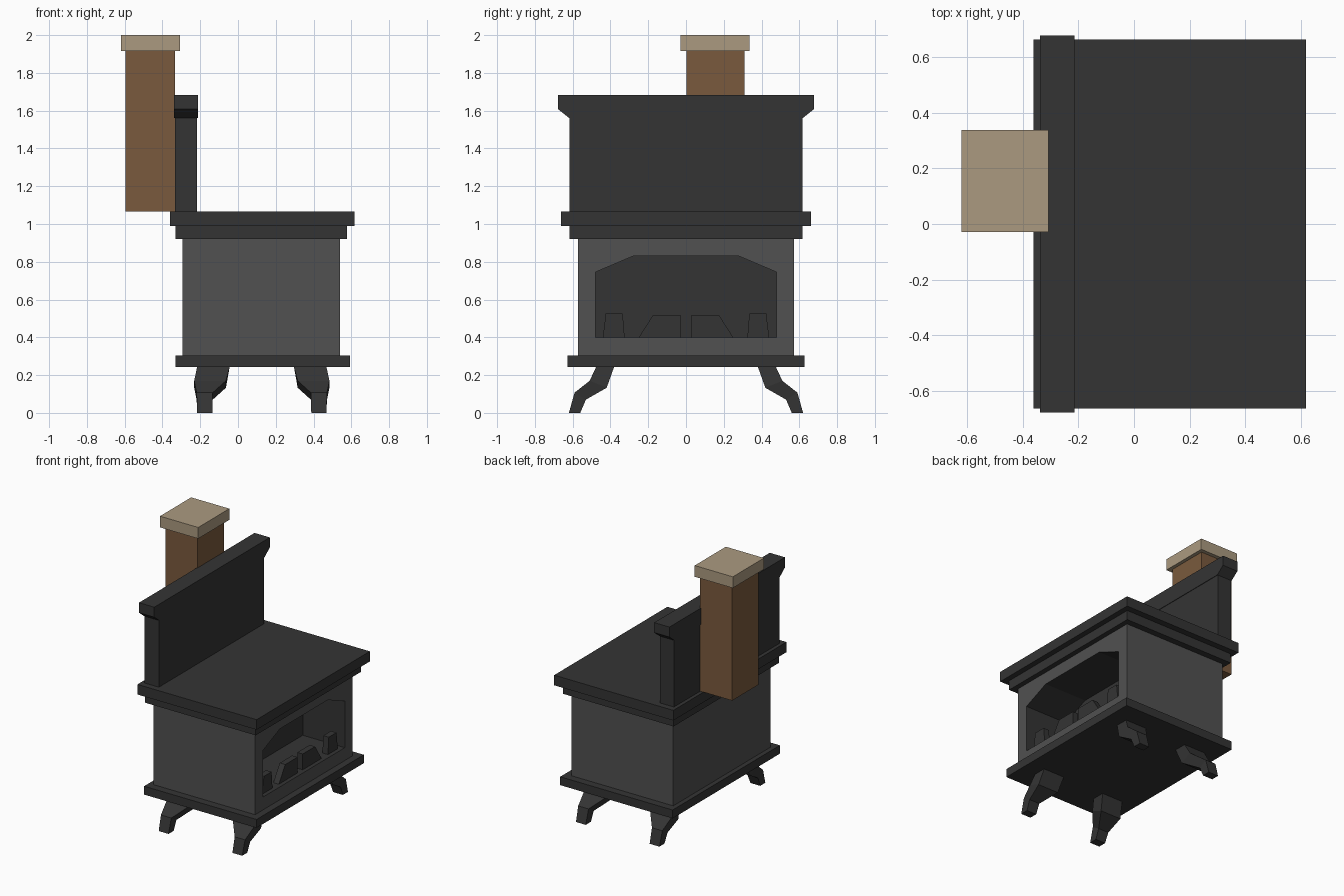
import bpy, bmesh

if "Cube" in bpy.data.objects:
    bpy.data.objects.remove(bpy.data.objects["Cube"])


def mat(name, r, g, b):
    m = bpy.data.materials.new(name)
    m.diffuse_color = (r, g, b, 1)
    m.use_nodes = True
    m.node_tree.nodes["Principled BSDF"].inputs["Base Color"].default_value = m.diffuse_color
    return m


IRON = mat("dark_iron", 0.034, 0.034, 0.034)
STEEL = mat("grey_steel", 0.082, 0.082, 0.082)
BROWN = mat("brown_flue", 0.195, 0.102, 0.047)
TAN = mat("tan_cap", 0.407, 0.323, 0.216)


def loft(name, rings, material):
    """Closed solid through a list of matching point rings."""
    bm = bmesh.new()
    vs = [[bm.verts.new(p) for p in ring] for ring in rings]
    n = len(vs[0])
    for a, b in zip(vs, vs[1:]):
        for i in range(n):
            j = (i + 1) % n
            bm.faces.new((a[i], a[j], b[j], b[i]))
    bm.faces.new(vs[0][::-1])
    bm.faces.new(vs[-1])
    bmesh.ops.recalc_face_normals(bm, faces=bm.faces)
    me = bpy.data.meshes.new(name)
    bm.to_mesh(me)
    bm.free()
    me.materials.append(material)
    ob = bpy.data.objects.new(name, me)
    bpy.context.collection.objects.link(ob)
    return ob


def prism(name, profile, x0, x1, material):
    """Extrude a (y, z) profile along x."""
    return loft(name, [[(x, y, z) for y, z in profile] for x in (x0, x1)], material)


def box(name, x0, x1, y0, y1, z0, z1, material):
    return prism(name, [(y0, z0), (y1, z0), (y1, z1), (y0, z1)], x0, x1, material)


# stacked slabs of the stove
box("base_plate", -0.33, 0.592, -0.628, 0.628, 0.243, 0.305, IRON)
body = box("firebox", -0.295, 0.54, -0.571, 0.571, 0.305, 0.92, STEEL)
box("top_moulding", -0.33, 0.577, -0.617, 0.617, 0.92, 0.99, IRON)
box("top_plate", -0.36, 0.617, -0.663, 0.663, 0.99, 1.065, IRON)

# fire opening cut into the right side, with dark inner walls
opening = [(-0.48, 0.40), (0.48, 0.40), (0.48, 0.745),
           (0.28, 0.83), (-0.28, 0.83), (-0.48, 0.745)]
cutter = prism("opening_cutter", opening, 0.195, 0.70, IRON)
cutter.hide_render = True
mod = body.modifiers.new("opening", 'BOOLEAN')
mod.operation = 'DIFFERENCE'
mod.solver = 'EXACT'
mod.object = cutter
bpy.context.view_layer.objects.active = body
bpy.ops.object.modifier_apply(modifier=mod.name)
bpy.data.objects.remove(cutter)
me = body.data
me.materials.clear()
me.materials.append(STEEL)
me.materials.append(IRON)
for p in me.polygons:
    c = p.center
    inside = 0.19 < c.x < 0.53 and abs(c.y) < 0.49 and 0.39 < c.z < 0.84
    p.material_index = 1 if inside else 0

# grate blocks standing in the opening
blocks = {"outer_grate": [(0.325, 0.40), (0.44, 0.40), (0.425, 0.525), (0.335, 0.525)],
          "inner_grate": [(0.03, 0.40), (0.25, 0.40), (0.175, 0.517), (0.03, 0.517)]}
for name, prof in blocks.items():
    for side, s in (("back", 1), ("front", -1)):
        prism(f"{name}_{side}", [(s * y, z) for y, z in prof], 0.465, 0.51, IRON)

# upright back panel with flared crown
box("back_panel", -0.333, -0.217, -0.617, 0.617, 1.065, 1.60, IRON)
prism("back_crown", [(-0.617, 1.56), (0.617, 1.56), (0.677, 1.608), (0.677, 1.682),
                     (-0.677, 1.682), (-0.677, 1.608)], -0.338, -0.213, IRON)

# chimney and cap
box("chimney", -0.595, -0.333, 0.003, 0.309, 1.065, 1.93, BROWN)
box("chimney_cap", -0.62, -0.307, -0.028, 0.337, 1.917, 2.0, TAN)

# bent legs: x inner, x outer, inner (y, z), outer (y, z)
sections = [(0.17, 0.342, (0.38, 0.245), (0.475, 0.245)),
            (0.19, 0.358, (0.42, 0.133), (0.51, 0.17)),
            (0.26, 0.345, (0.53, 0.07), (0.59, 0.107)),
            (0.262, 0.342, (0.56, 0.0), (0.62, 0.0))]
CX = 0.126
for xs, xn in ((1, "right"), (-1, "left")):
    for ys, yn in ((1, "back"), (-1, "front")):
        rings = [[(CX + xs * a, ys * i[0], i[1]), (CX + xs * b, ys * i[0], i[1]),
                  (CX + xs * b, ys * o[0], o[1]), (CX + xs * a, ys * o[0], o[1])]
                 for a, b, i, o in sections]
        loft(f"leg_{yn}_{xn}", rings, IRON)
